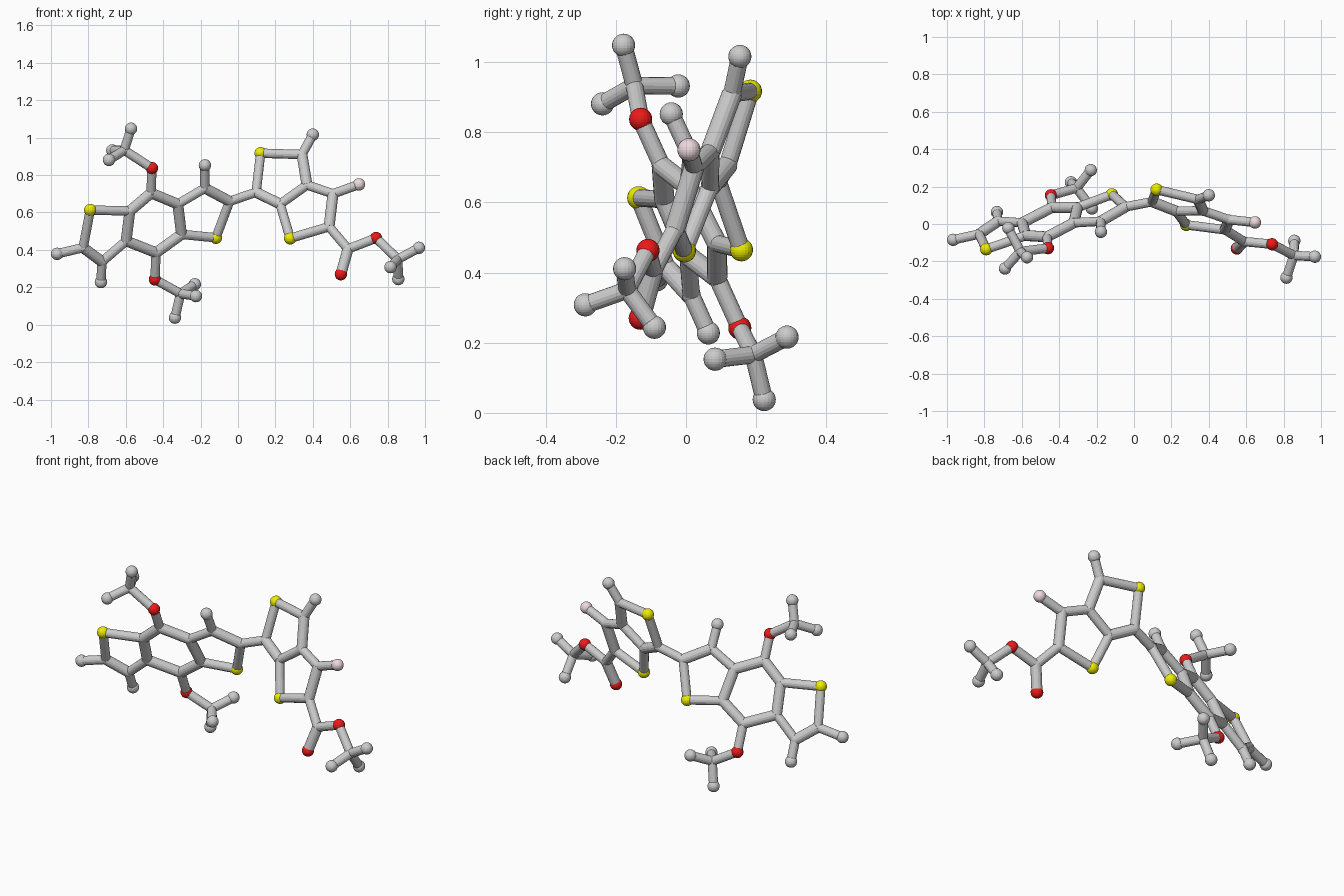
import bpy, bmesh
from mathutils import Vector, Matrix

if "Cube" in bpy.data.objects:
    bpy.data.objects.remove(bpy.data.objects["Cube"])

BALL = 0.033
THIN, THICK = 0.025, 0.029
atoms = {}

# Two flat ring systems: y follows from a tilted plane
def plane(coeffs, pts):
    a, b, c = coeffs
    for name, (x, z) in pts.items():
        atoms[name] = Vector((x, a + b * x + c * z, z))

plane((0.414, 0.333, -0.466), {
    "S1": (-.79, .613), "C1": (-.828, .412), "H1": (-.967, .379),
    "C2": (-.727, .337), "H2": (-.733, .228),
    "C3": (-.598, .448), "C4": (-.578, .608), "C5": (-.465, .704),
    "C6": (-.322, .645), "C7": (-.302, .483), "C8": (-.438, .385),
    "C9": (-.177, .73), "H9": (-.177, .852), "C10": (-.045, .66),
    "S2": (-.118, .465), "O1": (-.46, .837), "O2": (-.444, .242)})
plane((-0.096, -0.227, 0.335), {
    "C11": (.097, .708), "S3": (.121, .917), "C12": (.342, .91), "H12": (.4, 1.016),
    "C13": (.369, .747), "C14": (.225, .645), "S4": (.279, .462),
    "C15": (.487, .524), "C16": (.508, .7), "F1": (.647, .75),
    "C17": (.588, .405), "O3": (.55, .27), "O4": (.738, .463)})

# Methyl ends: carbon followed by its three hydrogens
bonds = []
def methyl(tag, oxygen, c, *hs):
    atoms["C" + tag] = Vector(c)
    bonds.append((oxygen, "C" + tag, THIN))
    for i, h in enumerate(hs):
        atoms[f"H{tag}{i}"] = Vector(h)
        bonds.append(("C" + tag, f"H{tag}{i}", THIN))

methyl("a", "O1", (-.608, -.147, .933), (-.572, -.178, 1.048), (-.672, -.022, .932), (-.69, -.238, .881))
methyl("b", "O2", (-.307, .192, .166), (-.337, .223, .038), (-.231, .288, .216), (-.225, .083, .153))
methyl("c", "O4", (.855, -.168, .35), (.967, -.175, .411), (.815, -.287, .308), (.857, -.09, .244))

# Chains of bonded atoms
def chain(text, radius=THIN):
    names = text.split()
    for p, q in zip(names, names[1:]):
        bonds.append((p, q, radius))

chain("C3 C4 C5 C6 C7 C8 C3", THICK)
chain("C1 C2", THICK)
chain("C9 C10", THICK)
chain("C4 S1 C1 H1")
chain("H2 C2 C3")
chain("O1 C5")
chain("O2 C8")
chain("C6 C9 H9")
chain("C7 S2 C10 C11 S3 C12 H12")
chain("C11 C14", THICK)
chain("C12 C13", THICK)
chain("C15 C16", THICK)
chain("C17 O3", THICK)
chain("C13 C14 S4 C15 C17 O4")
chain("C13 C16 F1")

def finish(bm, name, color=None):
    me = bpy.data.meshes.new(name)
    bm.to_mesh(me)
    bm.free()
    ob = bpy.data.objects.new(name, me)
    bpy.context.collection.objects.link(ob)
    if color:
        mat = bpy.data.materials.new(name + "_color")
        mat.diffuse_color = color
        mat.use_nodes = True
        mat.node_tree.nodes["Principled BSDF"].inputs["Base Color"].default_value = mat.diffuse_color
        me.materials.append(mat)

# Balls, one object per kind of atom
def balls(letter, name, radius, color=None):
    bm = bmesh.new()
    for key, p in atoms.items():
        if key[0] == letter:
            bmesh.ops.create_uvsphere(bm, u_segments=20, v_segments=14, radius=radius,
                                      matrix=Matrix.Translation(p))
    finish(bm, name, color)

balls("C", "carbon_joints", 0.027)
balls("H", "hydrogen_balls", BALL)
balls("S", "sulfur_balls", BALL, (.85, .85, 0, 1))
balls("O", "oxygen_balls", BALL, (.85, .01, .01, 1))
balls("F", "fluorine_ball", BALL, (.85, .7, .73, 1))

# Sticks
bm = bmesh.new()
for p, q, r in bonds:
    a, b = atoms[p], atoms[q]
    d = b - a
    m = Matrix.Translation((a + b) / 2) @ d.to_track_quat('Z', 'Y').to_matrix().to_4x4()
    bmesh.ops.create_cone(bm, cap_ends=True, segments=16, radius1=r, radius2=r,
                          depth=d.length, matrix=m)
finish(bm, "bond_sticks")
